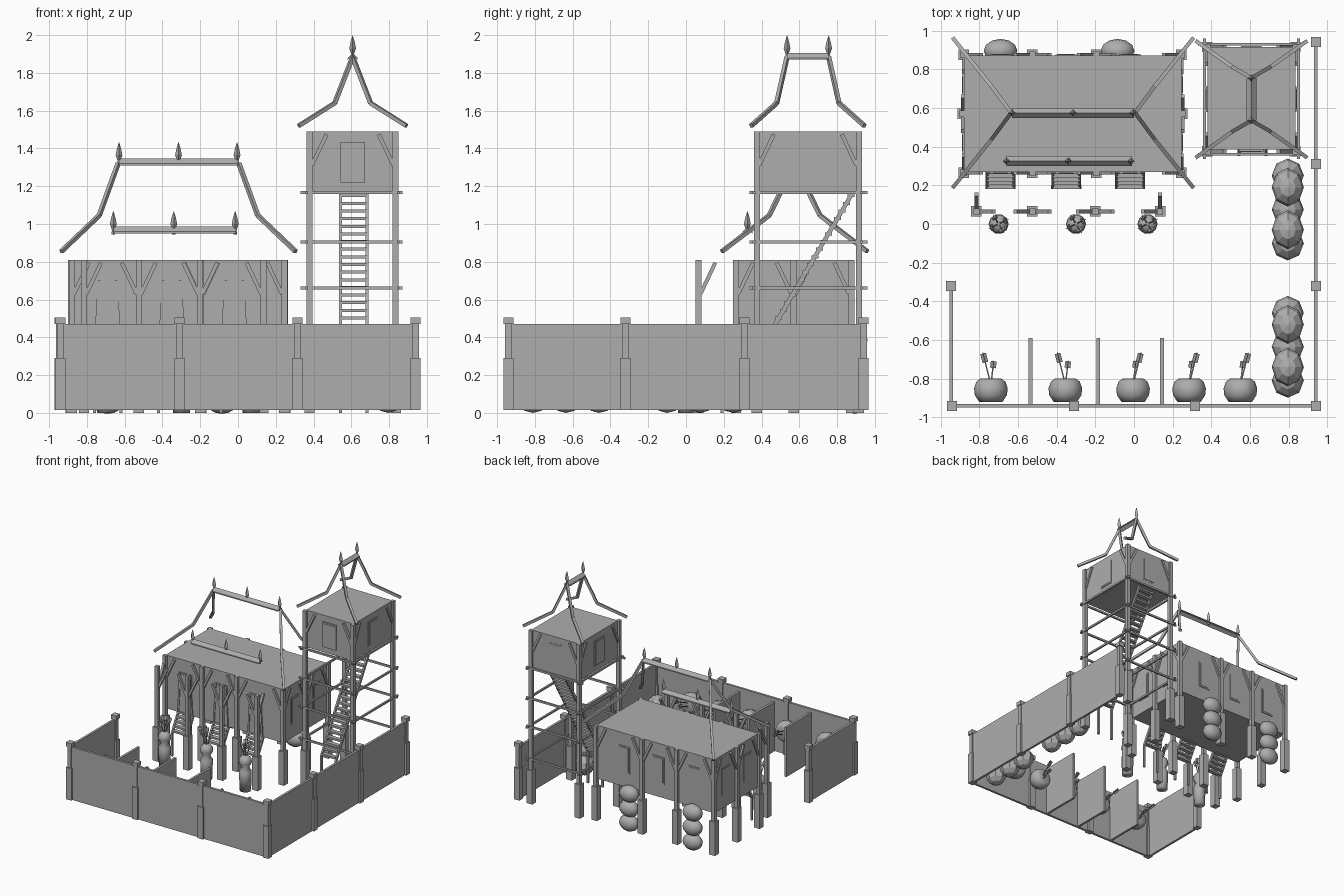
import bpy, bmesh, math
from mathutils import Vector, Matrix

if "Cube" in bpy.data.objects:
    bpy.data.objects.remove(bpy.data.objects["Cube"])

grey = bpy.data.materials.new("plain_grey")
grey.use_nodes = True
grey.diffuse_color = (0.42, 0.42, 0.42, 1)
grey.node_tree.nodes["Principled BSDF"].inputs["Base Color"].default_value = (0.42, 0.42, 0.42, 1)


def finish(name, bm, smooth=False):
    bmesh.ops.recalc_face_normals(bm, faces=bm.faces)
    for f in bm.faces:
        f.smooth = smooth
    mesh = bpy.data.meshes.new(name)
    bm.to_mesh(mesh)
    bm.free()
    mesh.materials.append(grey)
    obj = bpy.data.objects.new(name, mesh)
    bpy.context.collection.objects.link(obj)
    return obj


def box(name, x0, x1, y0, y1, z0, z1):
    bm = bmesh.new()
    centre = Matrix.Translation(((x0 + x1) / 2, (y0 + y1) / 2, (z0 + z1) / 2))
    size = Matrix.Diagonal((x1 - x0, y1 - y0, z1 - z0, 1))
    bmesh.ops.create_cube(bm, size=1, matrix=centre @ size)
    return finish(name, bm)


def pillar(name, x, y, half, z0, z1):
    return box(name, x - half, x + half, y - half, y + half, z0, z1)


def beam(name, p, q, w, h=None):
    p, q = Vector(p), Vector(q)
    d = q - p
    bm = bmesh.new()
    turn = d.to_track_quat('Z', 'Y').to_matrix().to_4x4()
    bmesh.ops.create_cube(bm, size=1, matrix=Matrix.Translation((p + q) / 2) @ turn
                          @ Matrix.Diagonal((w, h or w, d.length, 1)))
    return finish(name, bm)


def lathe(name, profile, place, sides, smooth):
    # profile is a list of (radius, height) around local z
    bm = bmesh.new()
    verts = [bm.verts.new((r, 0, z)) for r, z in profile]
    edges = [bm.edges.new(pair) for pair in zip(verts, verts[1:])]
    bmesh.ops.spin(bm, geom=verts + edges, cent=(0, 0, 0), axis=(0, 0, 1),
                   angle=math.tau, steps=sides)
    bmesh.ops.remove_doubles(bm, verts=bm.verts, dist=0.0005)
    bm.transform(place)
    return finish(name, bm, smooth)


def ball(name, x, y, z, rx, ry, rz, seg=8, rings=6, smooth=False):
    bm = bmesh.new()
    bmesh.ops.create_uvsphere(bm, u_segments=seg, v_segments=rings, radius=1,
                              matrix=Matrix.Translation((x, y, z)) @ Matrix.Diagonal((rx, ry, rz, 1)))
    return finish(name, bm, smooth)


def post(name, x, y, top, dirs=()):
    pillar(name, x, y, 0.016, 0.28, top)
    pillar(name + "_footing", x, y, 0.027, 0, 0.29)
    for dx, dy in dirs:
        beam(name + "_brace", (x + dx * .012, y + dy * .012, top - .18),
             (x + dx * .09, y + dy * .09, top - .015), .02)


def panel(name, x, y, z0, z1, axis, half=.065):
    # shutter frame with a thinner raised leaf on a wall facing along the axis
    for grow, t in ((0, .006), (-.012, .009)):
        hx, hy = (half + grow, t) if axis == 'y' else (t, half + grow)
        box(name, x - hx, x + hx, y - hy, y + hy, z0 - grow, z1 + grow)


def finial(x, y, z):
    lathe("finial", [(0, 0), (.009, 0), (.008, .025), (.018, .055), (.011, .09), (0, .125)],
          Matrix.Translation((x, y, z)), 4, False)


def ridge(name, p, q):
    # chevron cap running from p to q
    p, q = Vector(p), Vector(q)
    side = (q - p).normalized().cross(Vector((0, 0, 1)))
    section = [(-.026, 0), (-.026, .01), (0, .036), (.026, .01), (.026, 0), (0, .022)]
    bm = bmesh.new()
    a, b = [[bm.verts.new(e + side * s + Vector((0, 0, z))) for s, z in section] for e in (p, q)]
    for i in range(6):
        j = (i + 1) % 6
        bm.faces.new((a[i], a[j], b[j], b[i]))
    bm.faces.new(a)
    bm.faces.new(b)
    finish(name, bm)


def rafter(name, *points):
    for p, q in zip(points, points[1:]):
        beam(name, p, q, .02)


def arrow(p, q):
    p, q = Vector(p), Vector(q)
    beam("arrow_shaft", p, q, .007)
    tail = p.lerp(q, .72)
    beam("arrow_fletching", tail, q, .03, .004)
    beam("arrow_fletching", tail, q, .004, .03)


def stairs(name, x, top, knee, rungs):
    # sloped stringers that stand on upright feet
    for s in (-.07, .07):
        beam(name + "_stringer", (x + s, *top), (x + s, *knee), .014, .022)
        pillar(name + "_foot", x + s, knee[0], .008, 0, knee[1] + .01)
    for i in range(rungs):
        t = (i + .5) / rungs
        y, z = (a + (b - a) * t for a, b in zip(top, knee))
        box(name + "_rung", x - .07, x + .07, y - .018, y + .018, z - .008, z + .008)


# Boundary fence
box("front_fence", -.94, .94, -.95, -.93, .015, .47)
box("right_fence", .93, .95, -.94, .94, .015, .47)
box("left_fence", -.955, -.935, -.94, -.32, .015, .47)
spots = [(x, -.94) for x in (-.94, -.31, .315, .94)]
spots += [(.94, y) for y in (-.32, .31, .94)] + [(-.945, -.32)]
for x, y in spots:
    pillar("fence_post", x, y, .018, .28, .47)
    pillar("fence_footing", x, y, .026, .015, .29)
    pillar("fence_cap", x, y, .026, .47, .505)

# Shooting stalls along the front fence
for x in (-.535, -.185, .145):
    box("stall_divider", x - .01, x + .01, -.93, -.59, .015, .44)
face_back = Matrix.Rotation(-math.pi / 2, 4, 'X')
for x, lean in ((-.74, -1), (-.355, -1), (-.005, 1), (.285, 1), (.55, 1)):
    lathe("straw_target", [(0, -.06), (.06, -.06), (.083, -.025), (.087, .01), (.075, .045),
                           (.055, .06), (0, .045)],
          Matrix.Translation((x, -.86, .26)) @ face_back, 12, True)
    arrow((x, -.83, .27), (x + .04 * lean, -.67, .33))
    arrow((x, -.83, .24), (x + .015, -.71, .28))

# Straw bundles beside the right fence
for base in (-.81, -.10):
    for i in range(3):
        ball("straw_bundle", .795, base + .175 * i, .085, .083, .088, .085)
    for y in (.07, .29):
        ball("straw_bundle_upper", .795, base + y, .215, .083, .1, .085)

# Hall with raised floor
box("hall_body", -.88, .245, .27, .87, .35, .81)
post_x = (-.88, -.525, -.195, .245)
for x in post_x:
    along = [(-1, 0), (1, 0)]
    if x == post_x[0]:
        along = [(1, 0)]
    if x == post_x[-1]:
        along = [(-1, 0)]
    corner = len(along) == 1
    post("hall_front_post", x, .265, .81, along + ([(0, 1)] if corner else []))
    post("hall_back_post", x, .875, .81, along + ([(0, -1)] if corner else []))
for x in (post_x[0] - .005, post_x[-1] + .005):
    post("hall_side_post", x, .57, .81, [(0, -1), (0, 1)])
for x in (-.69, -.35, -.02):
    panel("hall_door", x, .27, .36, .70, 'y', .06)
    for s in (-1, 1):
        beam("door_jamb", (x + s * .065, .265, .36), (x + s * .045, .265, .70), .014)
    stairs("hall_stairs", x, (.285, .37), (.19, .2), 5)
    panel("hall_back_shutter", x, .87, .47, .70, 'y', .055)
for x in (-.88, .245):
    for y in (.42, .72):
        panel("hall_side_shutter", x, y, .47, .70, 'x', .055)

# Porch posts
for x in (-.815, -.525, -.2, .135):
    dirs = {-.815: [(1, 0), (0, 1)], .135: [(-1, 0), (0, 1)]}.get(x, [(-1, 0), (1, 0)])
    post("porch_post", x, .065, .81, dirs)

# Hall roof frame
ridge("hall_ridge", (-.63, .575, 1.31), (0, .575, 1.31))
ridge("porch_ridge", (-.66, .325, .95), (-.01, .325, .95))
for x in (-.63, -.315, -.005):
    finial(x, .575, 1.31)
for x in (-.66, -.34, -.015):
    finial(x, .325, .945)
for s in (-1, 1):
    for t in (-1, 1):
        rafter("hall_rafter", (-.315 + s * .62, .575 + t * .385, .855),
               (-.315 + s * .42, .575 + t * .135, 1.045), (-.315 + s * .32, .575, 1.32))

# Bundles stacked behind the hall
for x in (-.69, -.085):
    for i in range(3):
        ball("hanging_bundle", x, .895, .065 + .125 * i, .087, .062, .07, 12, 8, True)

# Watchtower
cx, cy = .607, .645
box("tower_cabin", .38, .835, .385, .915, 1.17, 1.49)
for s in (-1, 1):
    for t in (-1, 1):
        post("tower_post", cx + s * .228, cy + t * .27, 1.49, [(-s, 0), (0, -t)])
        rafter("tower_rafter", (cx + s * .285, cy + t * .3, 1.52),
               (cx + s * .095, cy + t * .165, 1.64), (cx, cy + t * .11, 1.885))
    finial(cx, cy + s * .11, 1.875)
    panel("tower_shutter", cx, cy + s * .265, 1.22, 1.435, 'y')
    panel("tower_side_shutter", cx + s * .228, cy, 1.22, 1.435, 'x')
    for z in (.385, .66, .905, 1.167):
        y, x = cy + s * .285, cx + s * .243
        box("tower_rail", .33, .87, y - .007, y + .007, z - .008, z + .008)
        box("tower_side_rail", x - .007, x + .007, .335, .96, z - .008, z + .008)
ridge("tower_ridge", (cx, cy - .11, 1.87), (cx, cy + .11, 1.87))
stairs("tower_stairs", .613, (.885, 1.17), (.36, .28), 22)

# Quiver stands in the yard
for x in (-.70, -.3, .07):
    lathe("quiver_stand", [(0, 0), (.045, 0), (.05, .17), (.03, .2), (.052, .24), (.048, .275),
                           (.025, .3), (0, .3)], Matrix.Translation((x, 0, 0)), 10, True)
    for a in range(4):
        ang = a * math.tau / 4 + .5
        dx, dy = math.cos(ang), math.sin(ang)
        arrow((x, 0, .26), (x + dx * .045, dy * .04, .42))
